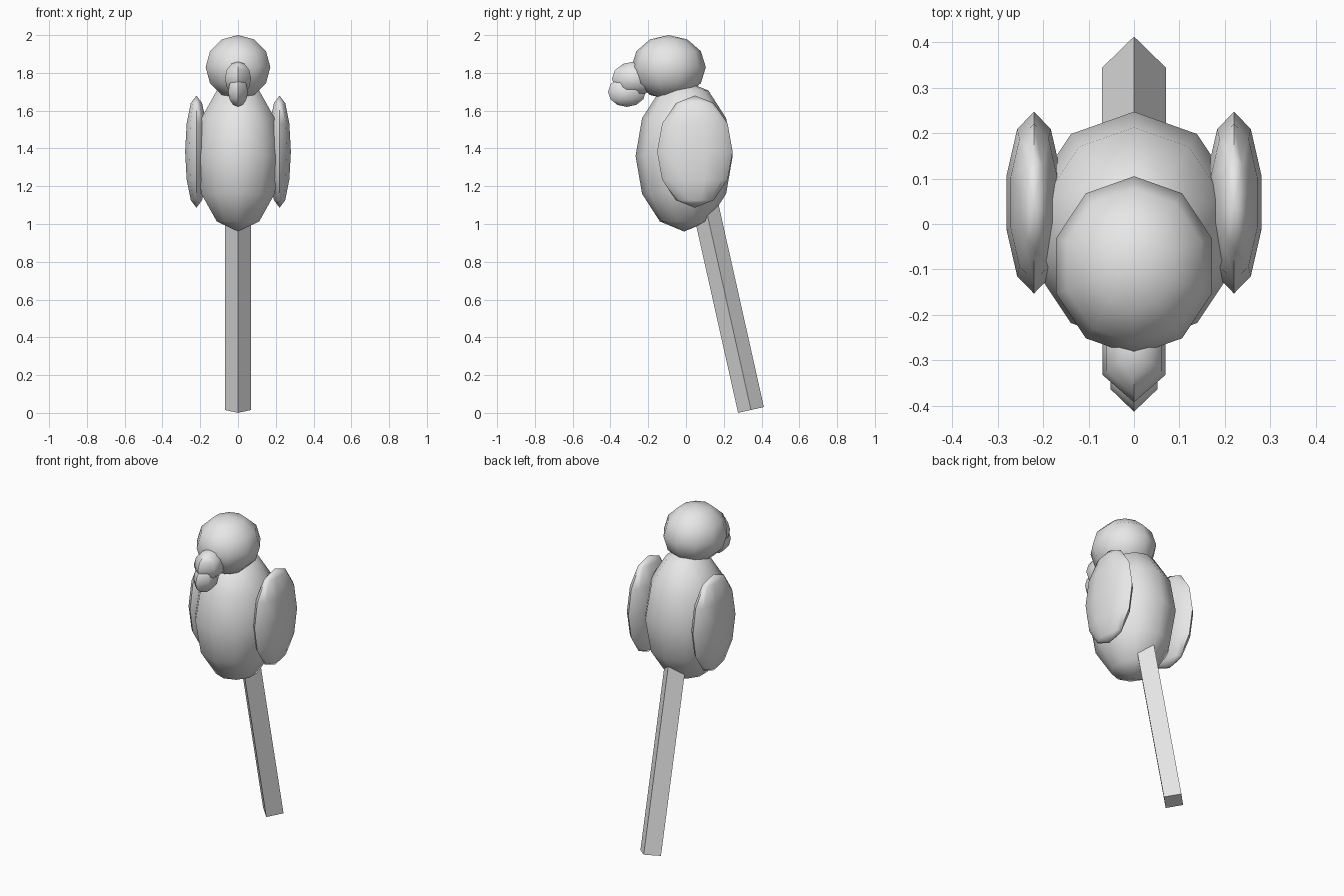
import bpy, bmesh, math
from mathutils import Matrix, Vector

if "Cube" in bpy.data.objects:
    bpy.data.objects.remove(bpy.data.objects["Cube"])

grey = bpy.data.materials.new("plain_grey")
grey.diffuse_color = (0.8, 0.8, 0.8, 1)
grey.use_nodes = True
grey.node_tree.nodes["Principled BSDF"].inputs["Base Color"].default_value = grey.diffuse_color


def finish(bm, name, smooth):
    me = bpy.data.meshes.new(name)
    bmesh.ops.recalc_face_normals(bm, faces=bm.faces)
    bm.to_mesh(me)
    bm.free()
    me.materials.append(grey)
    ob = bpy.data.objects.new(name, me)
    bpy.context.collection.objects.link(ob)
    if smooth:
        bpy.ops.object.select_all(action='DESELECT')
        ob.select_set(True)
        bpy.context.view_layer.objects.active = ob
        bpy.ops.object.shade_smooth_by_angle(angle=math.radians(50))
    return ob


def ellipsoid(name, centre, radii, sides, rings=6):
    """Low-poly ellipsoid with a meridian facing straight forward."""
    bm = bmesh.new()
    bmesh.ops.create_uvsphere(bm, u_segments=sides, v_segments=rings, radius=1)
    # turn so that one meridian lies exactly on -y
    v = max((p.co for p in bm.verts if abs(p.co.z) < 0.01), key=lambda c: -c.y)
    turn = -math.pi / 2 - math.atan2(v.y, v.x)
    bm.transform(Matrix.Translation(centre) @ Matrix.Diagonal((*radii, 1))
                 @ Matrix.Rotation(turn, 4, 'Z'))
    return finish(bm, name, True)


# body and head
ellipsoid("body", (0, -0.01, 1.36), (0.236, 0.257, 0.4), 10)
ellipsoid("head", (0, -0.092, 1.83), (0.18, 0.197, 0.17), 10)

# beak: upper and lower halves
ellipsoid("upper_beak", (0, -0.272, 1.77), (0.08, 0.12, 0.09), 6)
ellipsoid("lower_beak", (0, -0.313, 1.70), (0.06, 0.10, 0.08), 6)

# wings, one on each side
for side, s in (("left", -1), ("right", 1)):
    ellipsoid(side + "_wing", (s * 0.22, 0.047, 1.383), (0.063, 0.2, 0.297), 10)

# long four-sided tail, edge-on, leaning back
low, tilt, length = Vector((0, 0.344, 0.0155)), 0.22, 1.2
bm = bmesh.new()
base = [bm.verts.new((0.07 * math.cos(a), 0.07 * math.sin(a), 0))
        for a in (0, math.pi / 2, math.pi, math.pi * 1.5)]
face = bm.faces.new(base)
top = bmesh.ops.extrude_face_region(bm, geom=[face], use_keep_orig=True)["geom"]
bmesh.ops.translate(bm, vec=(0, 0, length),
                    verts=[g for g in top if isinstance(g, bmesh.types.BMVert)])
bm.transform(Matrix.Translation(low) @ Matrix.Rotation(tilt, 4, 'X'))
finish(bm, "tail", False)
